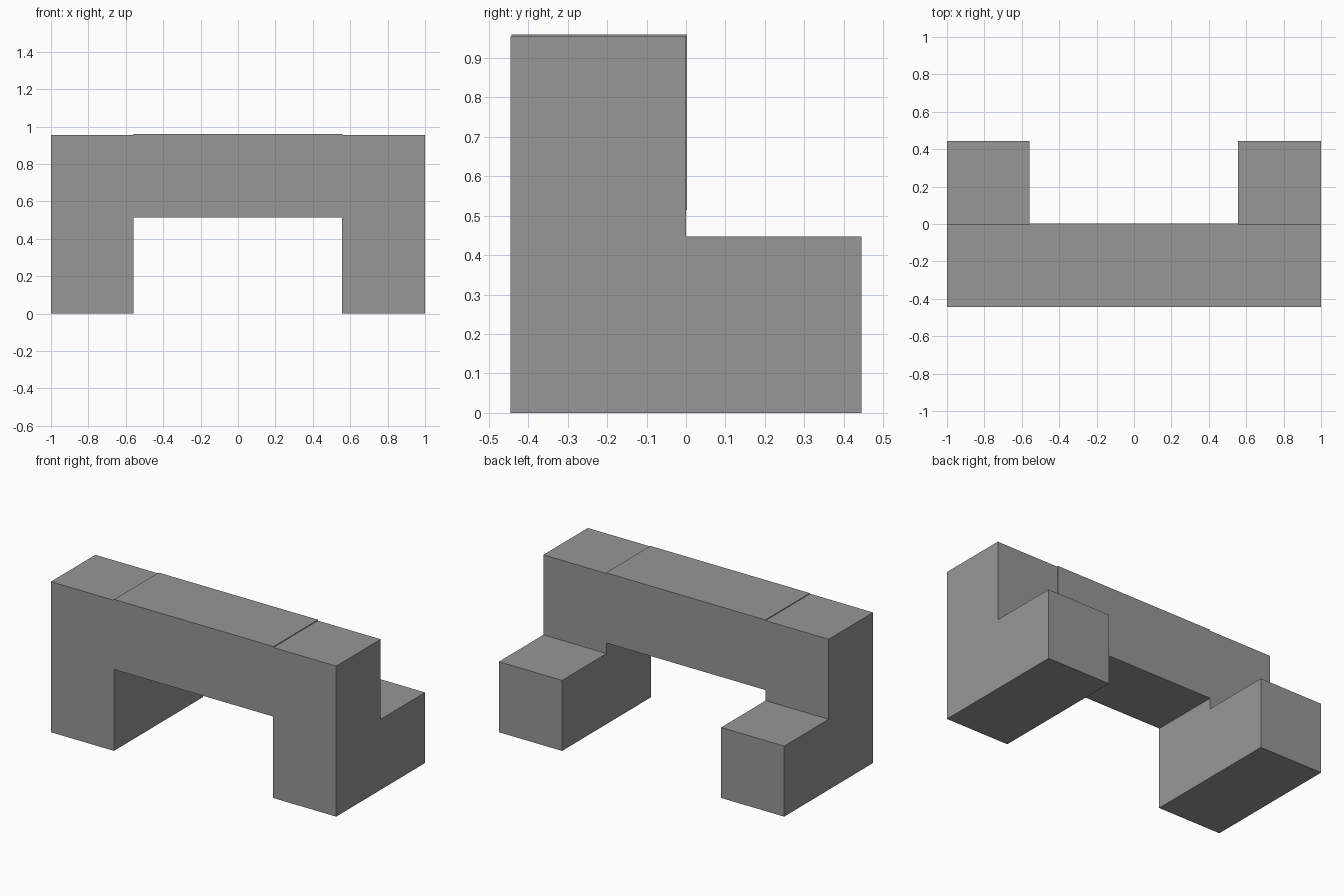
import bpy

if "Cube" in bpy.data.objects:
    bpy.data.objects.remove(bpy.data.objects["Cube"])

grey = bpy.data.materials.new("plain_grey")
grey.diffuse_color = (0.31, 0.31, 0.31, 1)
grey.use_nodes = True
grey.node_tree.nodes["Principled BSDF"].inputs["Base Color"].default_value = grey.diffuse_color


def extrude_x(name, profile, x0, x1):
    """Extrude a counter-clockwise (y, z) profile from x0 to x1."""
    n = len(profile)
    verts = [(x, y, z) for x in (x0, x1) for y, z in profile]
    faces = [tuple(reversed(range(n))), tuple(range(n, 2 * n))]
    faces += [(i, (i + 1) % n, (i + 1) % n + n, i + n) for i in range(n)]
    mesh = bpy.data.meshes.new(name)
    mesh.from_pydata(verts, [], faces)
    mesh.materials.append(grey)
    obj = bpy.data.objects.new(name, mesh)
    bpy.context.collection.objects.link(obj)
    return obj


# L-shaped end blocks: tall at the front, low foot at the back
end_profile = [(-0.445, 0), (0.445, 0), (0.445, 0.447),
               (0, 0.447), (0, 0.954), (-0.445, 0.954)]
extrude_x("left_end_block", end_profile, -1.0, -0.558)
extrude_x("right_end_block", end_profile, 0.557, 1.0)

# Bridging beam, standing very slightly proud of the end blocks
beam_profile = [(-0.443, 0.515), (0.002, 0.515), (0.002, 0.959), (-0.443, 0.959)]
extrude_x("cross_beam", beam_profile, -0.558, 0.56)
